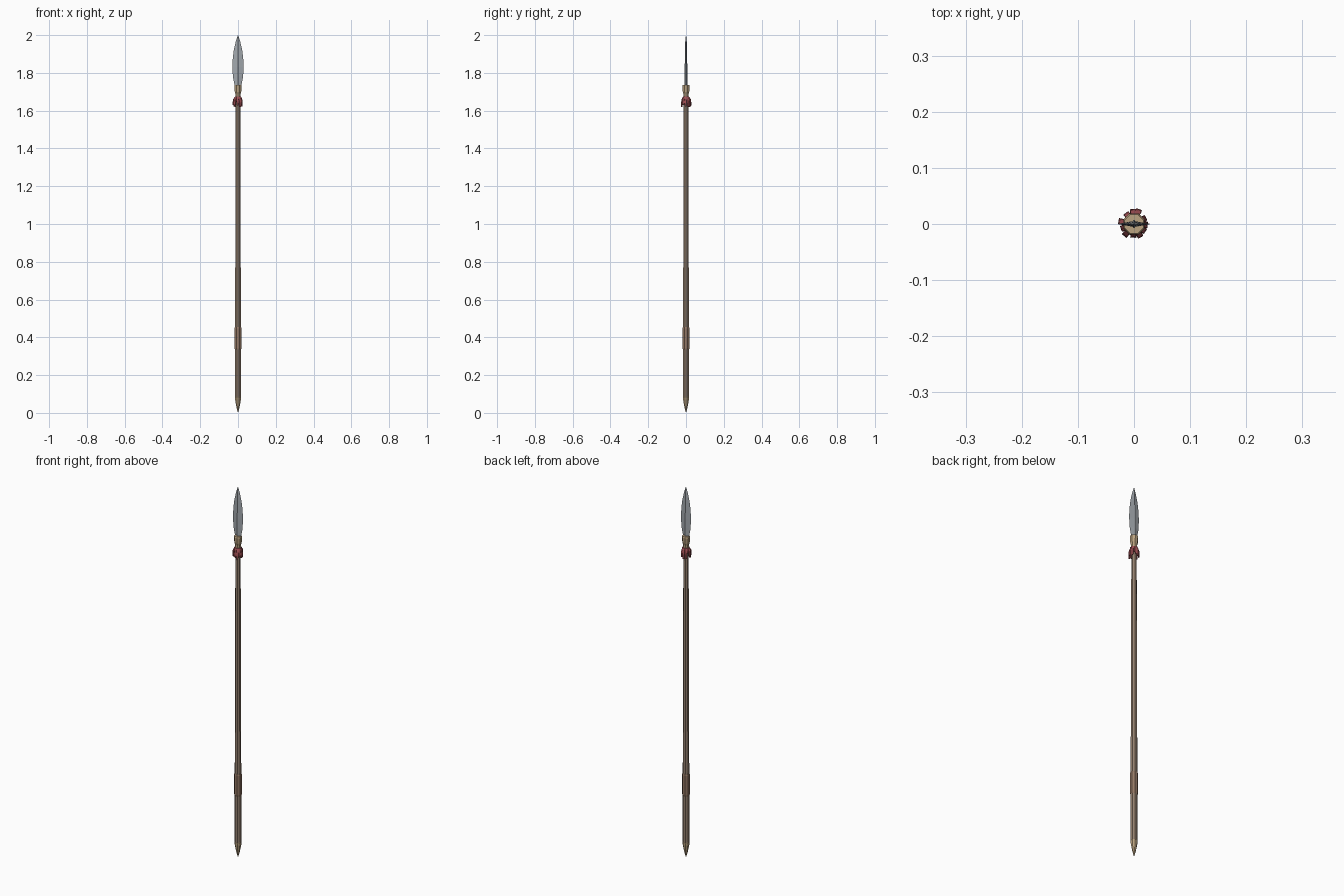
import bpy, bmesh, math, random

if "Cube" in bpy.data.objects:
    bpy.data.objects.remove(bpy.data.objects["Cube"])
random.seed(4)


def material(name, rgb):
    m = bpy.data.materials.new(name)
    m.diffuse_color = (*rgb, 1)
    m.use_nodes = True
    m.node_tree.nodes["Principled BSDF"].inputs["Base Color"].default_value = m.diffuse_color
    return m


WOOD = material("wood", (0.30, 0.22, 0.16))
LEATHER = material("leather", (0.30, 0.19, 0.13))
BINDING = material("binding", (0.50, 0.37, 0.22))
STEEL = material("steel", (0.36, 0.39, 0.42))
CLOTH = material("cloth", (0.36, 0.08, 0.09))


def loft(name, loops, mat):
    """Skin a list of equal-length vertex loops and cap both ends."""
    bm = bmesh.new()
    rings = [[bm.verts.new(p) for p in loop] for loop in loops]
    n = len(rings[0])
    for a, b in zip(rings, rings[1:]):
        for i in range(n):
            j = (i + 1) % n
            bm.faces.new((a[i], a[j], b[j], b[i]))
    bm.faces.new(rings[0][::-1])
    bm.faces.new(rings[-1])
    bmesh.ops.remove_doubles(bm, verts=bm.verts, dist=1e-5)
    bmesh.ops.recalc_face_normals(bm, faces=bm.faces)
    me = bpy.data.meshes.new(name)
    bm.to_mesh(me)
    bm.free()
    me.materials.append(mat)
    ob = bpy.data.objects.new(name, me)
    bpy.context.collection.objects.link(ob)
    return ob


def turned(name, profile, mat, sides=8):
    """Low-poly turned part from (radius, z) pairs."""
    step = 2 * math.pi / sides
    return loft(name, [[(r * math.cos((i + .5) * step), r * math.sin((i + .5) * step), z)
                        for i in range(sides)] for r, z in profile], mat)


# Shaft, grip and pointed butt
turned("shaft", [(0.0165, 0.07), (0.0165, 0.4), (0.0155, 0.9), (0.0145, 1.3), (0.0125, 1.72)], WOOD)
turned("grip", [(0.0175, 0.335), (0.0195, 0.342), (0.0195, 0.448), (0.0175, 0.455)], LEATHER)
turned("butt_spike", [(0.0003, 0.0), (0.009, 0.03), (0.0165, 0.07), (0.017, 0.085), (0.0155, 0.087)], BINDING)

# Binding that holds the head
turned("collar", [(0.0145, 1.655), (0.0155, 1.69), (0.0185, 1.70), (0.0205, 1.73), (0.018, 1.737)], BINDING)

# Leaf blade with a diamond section and a raised midrib
loops = []
for z, w, t in [(1.725, .015, .007), (1.745, .0205, .0075), (1.78, .027, .0075), (1.83, .030, .007),
                (1.88, .0275, .006), (1.925, .0215, .005), (1.965, .012, .004), (1.988, .005, .002),
                (2.0, .0004, .0003)]:
    r = min(.003, w * .3)
    loops.append([(w, 0, z), (r, t * .65, z), (0, t, z), (-r, t * .65, z),
                  (-w, 0, z), (-r, -t * .65, z), (0, -t, z), (r, -t * .65, z)])
loft("blade", loops, STEEL)

# Cloth tie with hanging tassel strips
turned("tassel_band", [(0.014, 1.645), (0.0195, 1.65), (0.021, 1.662), (0.0185, 1.674), (0.014, 1.676)], CLOTH)
COUNT = 11
for k in range(COUNT):
    a = 2 * math.pi * k / COUNT + random.uniform(-.12, .12)
    flare = random.uniform(.021, .026)
    low = random.uniform(1.617, 1.632)
    loops = []
    for r, z, w, t in [(.016, 1.672, .004, .002), (flare - .002, 1.66, .005, .0025),
                       (flare, 1.645, .0055, .0025), (flare + .001, low, .004, .002)]:
        loops.append([((r + dt) * math.cos(a) - dw * math.sin(a),
                       (r + dt) * math.sin(a) + dw * math.cos(a), z)
                      for dw, dt in ((-w, -t), (w, -t), (w, t), (-w, t))])
    loft(f"tassel_strip_{k + 1}", loops, CLOTH)
